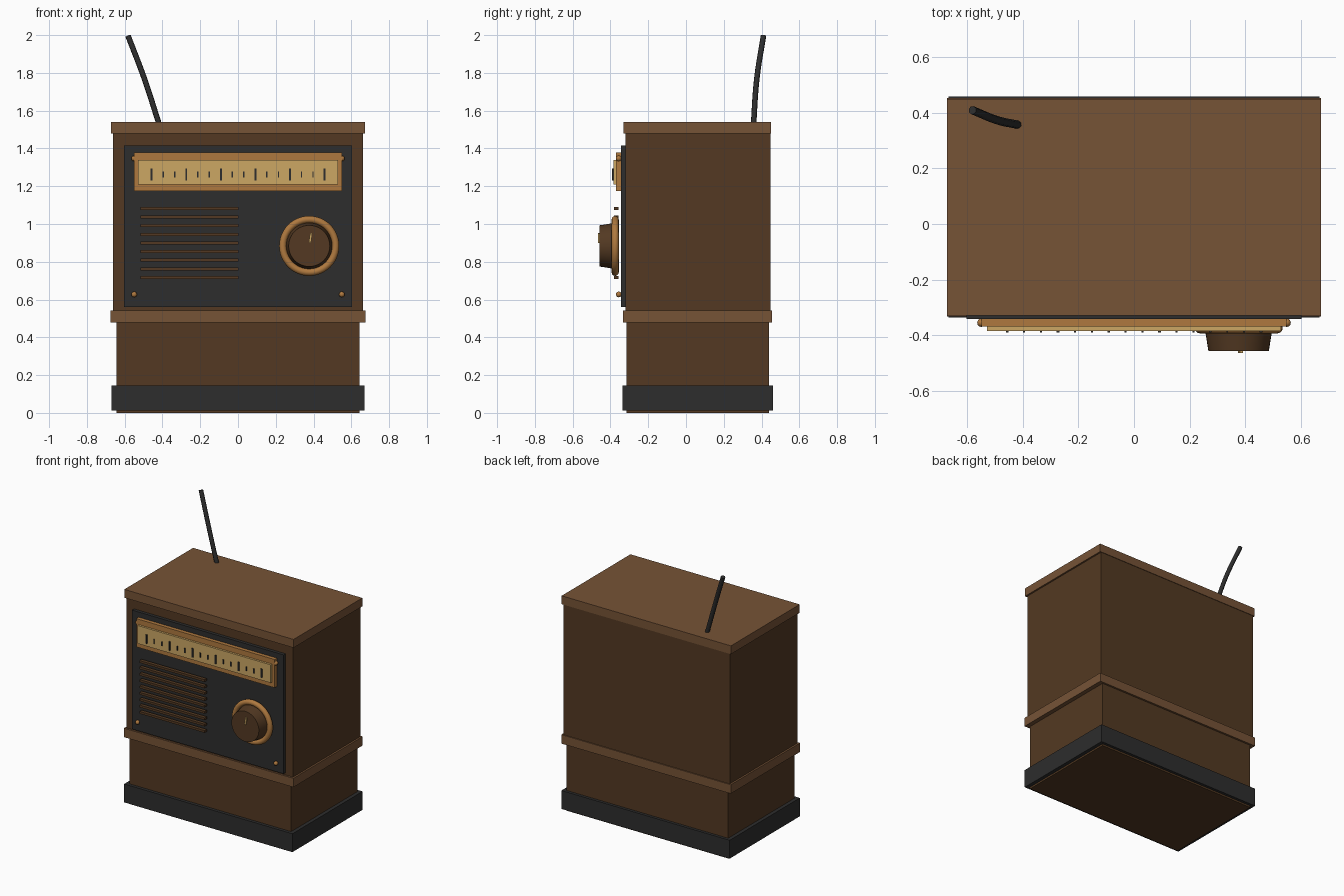
import bpy
from math import pi, radians

cube = bpy.data.objects.get("Cube")
if cube:
    bpy.data.objects.remove(cube, do_unlink=True)


def material(name, rgb):
    """Flat material from 0-255 display values."""
    lin = [((c / 255 + 0.055) / 1.055) ** 2.4 for c in rgb] + [1]
    mat = bpy.data.materials.new(name)
    mat.use_nodes = True
    mat.diffuse_color = lin
    mat.node_tree.nodes["Principled BSDF"].inputs["Base Color"].default_value = lin
    return mat


walnut = material("dark walnut", (83, 57, 34))
trim = material("light walnut", (118, 83, 54))
black = material("charcoal", (45, 45, 45))
brass = material("brass", (175, 121, 63))
cream = material("dial cream", (204, 167, 100))


def finish(name, mat, smooth=False):
    obj = bpy.context.object
    obj.name = name
    obj.data.materials.append(mat)
    if smooth:
        bpy.ops.object.shade_smooth_by_angle(angle=radians(40))
    return obj


def box(name, mat, x, y, z):
    """Box from its (min, max) extents along each axis."""
    ext = (x, y, z)
    bpy.ops.mesh.primitive_cube_add(size=1, location=[(a + b) / 2 for a, b in ext])
    obj = bpy.context.object
    obj.scale = [b - a for a, b in ext]
    bpy.ops.object.transform_apply(location=False, rotation=False, scale=True)
    return finish(name, mat)


# Cabinet, trims and plinth
box("lower_cabinet", walnut, (-0.643, 0.643), (-0.315, 0.44), (0, 0.5))
box("upper_cabinet", walnut, (-0.661, 0.661), (-0.32, 0.447), (0.5, 1.5))
box("plinth", black, (-0.669, 0.669), (-0.337, 0.46), (0.013, 0.145))
box("middle_trim", trim, (-0.674, 0.674), (-0.333, 0.454), (0.479, 0.543))
box("top_board", trim, (-0.673, 0.673), (-0.33, 0.451), (1.48, 1.54))

# Front panel and tuning dial
box("front_panel", black, (-0.603, 0.603), (-0.343, -0.31), (0.56, 1.415))
box("dial_frame", brass, (-0.55, 0.55), (-0.37, -0.34), (1.175, 1.378))
box("dial_face", cream, (-0.53, 0.53), (-0.385, -0.36), (1.21, 1.34))

# Dial ticks, every third one long
for i in range(16):
    long = i % 3 == 0
    x = -0.457 + i * 0.061
    w, h = (0.005, 0.032) if long else (0.0035, 0.016)
    box("dial_tick", black, (x - w, x + w), (-0.391, -0.383), (1.262 - h, 1.262 + h))

# Speaker slats
for i in range(9):
    z = 0.717 + i * 0.0457
    box("speaker_slat", walnut, (-0.516, 0.002), (-0.382, -0.357), (z - 0.008, z + 0.008))

# Corner screws
for x in (-0.55, 0.55):
    for z in (0.627, 1.347):
        bpy.ops.mesh.primitive_uv_sphere_add(segments=12, ring_count=8, radius=0.015,
                                             location=(x, -0.356, z))
        finish("screw", brass, True)

# Tuning knob with brass ring and pointer
kx, kz = 0.377, 0.884
bpy.ops.mesh.primitive_torus_add(major_segments=48, minor_segments=12, major_radius=0.14,
                                 minor_radius=0.019, location=(kx, -0.375, kz),
                                 rotation=(pi / 2, 0, 0))
finish("knob_ring", brass, True)
bpy.ops.mesh.primitive_cone_add(vertices=40, radius1=0.125, radius2=0.109, depth=0.1,
                                location=(kx, -0.407, kz), rotation=(pi / 2, 0, 0))
finish("tuning_knob", walnut, True)
pointer = box("knob_pointer", cream, (0.378, 0.39), (-0.465, -0.45), (0.9, 0.952))
pointer.rotation_euler.y = radians(8)

# Bent aerial
curve = bpy.data.curves.new("aerial", "CURVE")
curve.dimensions = "3D"
curve.bevel_depth = 0.015
curve.bevel_resolution = 2
curve.use_fill_caps = True
curve.resolution_u = 6
spline = curve.splines.new("BEZIER")
path = [(-0.415, 0.357, 1.52), (-0.496, 0.375, 1.77), (-0.582, 0.41, 1.996)]
spline.bezier_points.add(len(path) - 1)
for point, co in zip(spline.bezier_points, path):
    point.co = co
    point.handle_left_type = point.handle_right_type = "AUTO"
curve.materials.append(black)
bpy.context.collection.objects.link(bpy.data.objects.new("aerial", curve))
